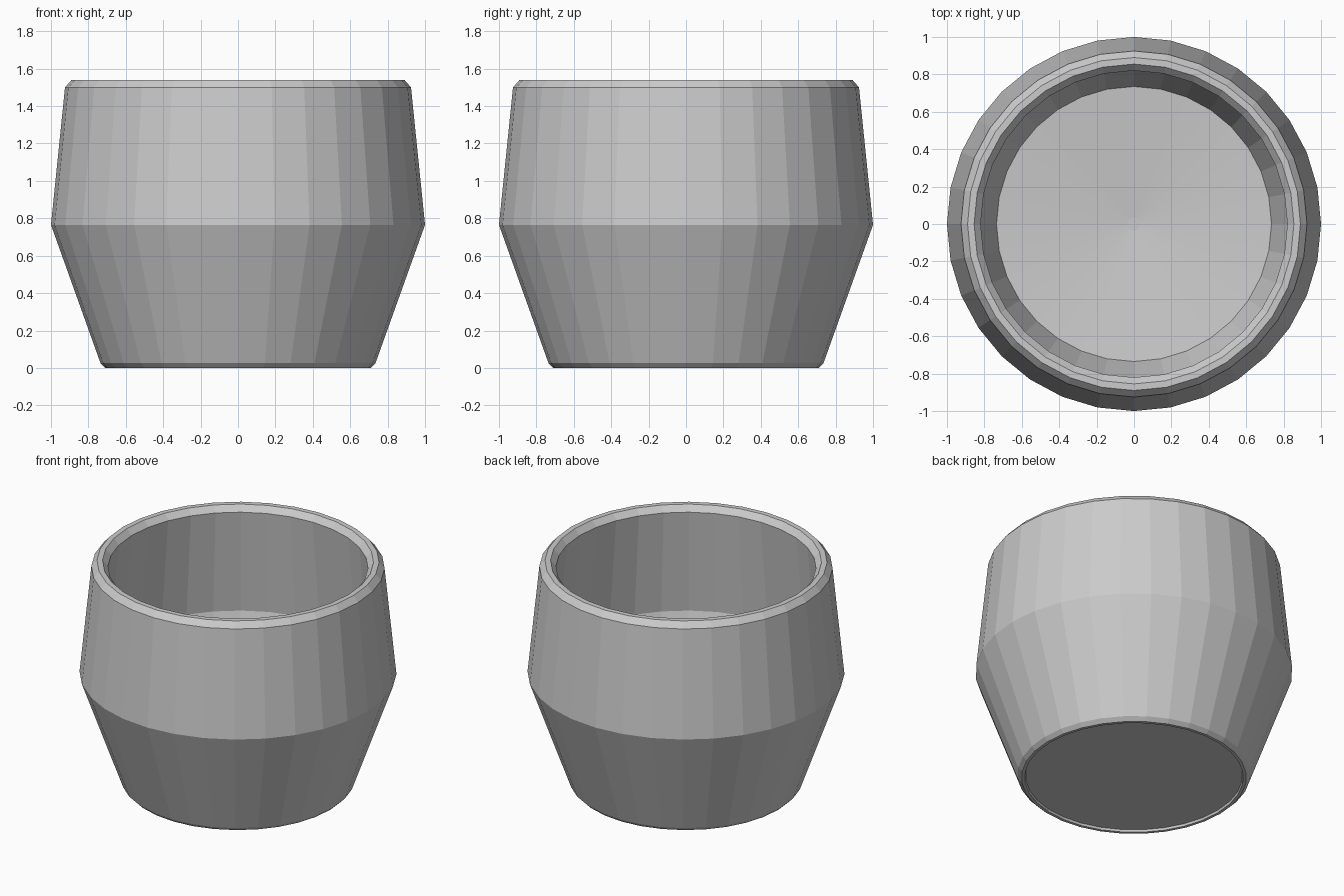
import bpy, bmesh, math

if "Cube" in bpy.data.objects:
    bpy.data.objects.remove(bpy.data.objects["Cube"])

SIDES = 32


def lathe(name, profile):
    """Spin a closed (radius, z) profile about z; both ends are capped."""
    bm = bmesh.new()
    rings = []
    for r, z in profile:
        rings.append([bm.verts.new((r * math.cos(2 * math.pi * i / SIDES),
                                    r * math.sin(2 * math.pi * i / SIDES), z))
                      for i in range(SIDES)])
    for a, b in zip(rings, rings[1:]):
        for i in range(SIDES):
            j = (i + 1) % SIDES
            bm.faces.new((a[i], a[j], b[j], b[i]))
    bm.faces.new(rings[0][::-1])
    bm.faces.new(rings[-1])
    bmesh.ops.recalc_face_normals(bm, faces=bm.faces)
    mesh = bpy.data.meshes.new(name)
    bm.to_mesh(mesh)
    bm.free()
    obj = bpy.data.objects.new(name, mesh)
    bpy.context.collection.objects.link(obj)
    return obj


# Pot: recessed underside, outer wall, bevelled rim, inner wall, dished floor
lathe("pot", [
    (0.685, 0.015), (0.69, 0.0), (0.71, 0.0), (0.735, 0.025),
    (1.0, 0.765), (0.925, 1.50), (0.89, 1.54),
    (0.855, 1.54), (0.82, 1.50), (0.895, 0.78),
    (0.735, 0.28), (0.035, 0.22),
])
